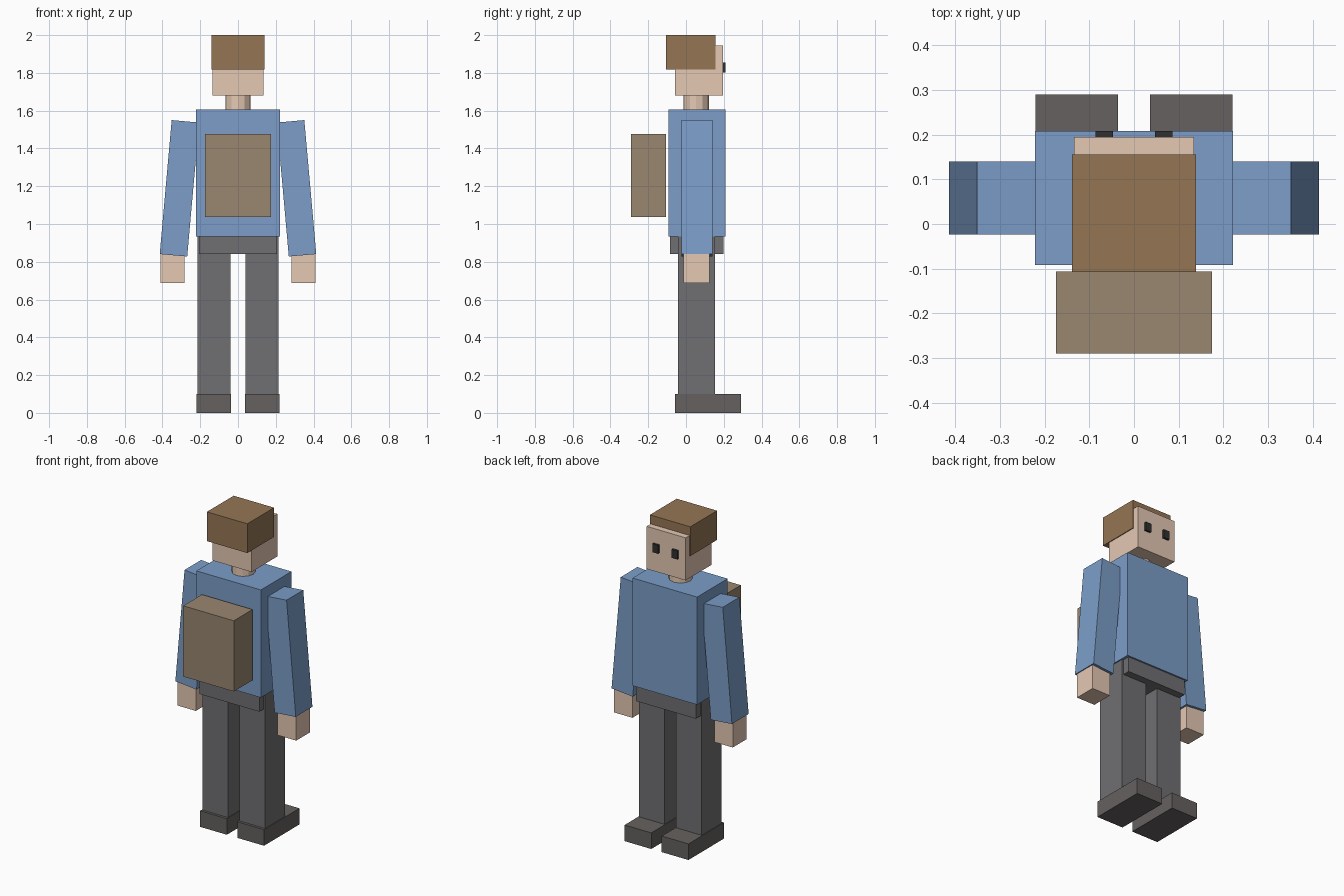
import bpy
from math import radians

if "Cube" in bpy.data.objects:
    bpy.data.objects.remove(bpy.data.objects["Cube"])


def material(name, rgb):
    m = bpy.data.materials.new(name)
    m.diffuse_color = (*rgb, 1)
    m.use_nodes = True
    m.node_tree.nodes["Principled BSDF"].inputs["Base Color"].default_value = m.diffuse_color
    return m


SHIRT = material("shirt_blue", (0.20, 0.34, 0.58))
SKIN = material("skin", (0.78, 0.58, 0.45))
HAIR = material("hair_brown", (0.30, 0.18, 0.09))
PACK = material("pack_tan", (0.32, 0.24, 0.16))
PANTS = material("trouser_grey", (0.16, 0.16, 0.17))
SHOE = material("shoe_grey", (0.13, 0.12, 0.115))
EYE = material("eye_dark", (0.03, 0.03, 0.03))


def box(name, x, y, z, mat, tilt=0):
    """Box from (min, max) ranges, optionally tilted about y."""
    bpy.ops.mesh.primitive_cube_add(
        size=1, location=[(r[0] + r[1]) / 2 for r in (x, y, z)],
        rotation=(0, radians(tilt), 0))
    ob = bpy.context.object
    ob.name = name
    ob.scale = [r[1] - r[0] for r in (x, y, z)]
    ob.data.materials.append(mat)
    return ob


def pair(name, x, y, z, mat, tilt=0):
    """Right part and its mirror image on the left."""
    box("right_" + name, x, y, z, mat, tilt)
    box("left_" + name, (-x[1], -x[0]), y, z, mat, -tilt)


# Body
box("torso", (-0.222, 0.222), (-0.092, 0.208), (0.935, 1.605), SHIRT)
box("hips", (-0.206, 0.206), (-0.084, 0.198), (0.84, 0.96), PANTS)
box("backpack", (-0.174, 0.174), (-0.29, -0.106), (1.036, 1.476), PACK)

# Neck and head
bpy.ops.mesh.primitive_cylinder_add(vertices=12, radius=0.067, depth=0.13,
                                    location=(0, 0.054, 1.635))
neck = bpy.context.object
neck.name = "neck"
neck.data.materials.append(SKIN)
box("head", (-0.134, 0.134), (-0.058, 0.195), (1.68, 1.945), SKIN)
box("hair", (-0.139, 0.139), (-0.107, 0.156), (1.818, 2.0), HAIR)
pair("eye", (0.047, 0.086), (0.185, 0.208), (1.802, 1.855), EYE)

# Limbs
pair("arm", (0.237, 0.383), (-0.024, 0.14), (0.833, 1.545), SHIRT, -5.1)
pair("hand", (0.282, 0.409), (-0.012, 0.124), (0.687, 0.86), SKIN)
pair("leg", (0.04, 0.215), (-0.042, 0.153), (0.09, 0.95), PANTS)
pair("shoe", (0.036, 0.22), (-0.058, 0.29), (0, 0.1), SHOE)
